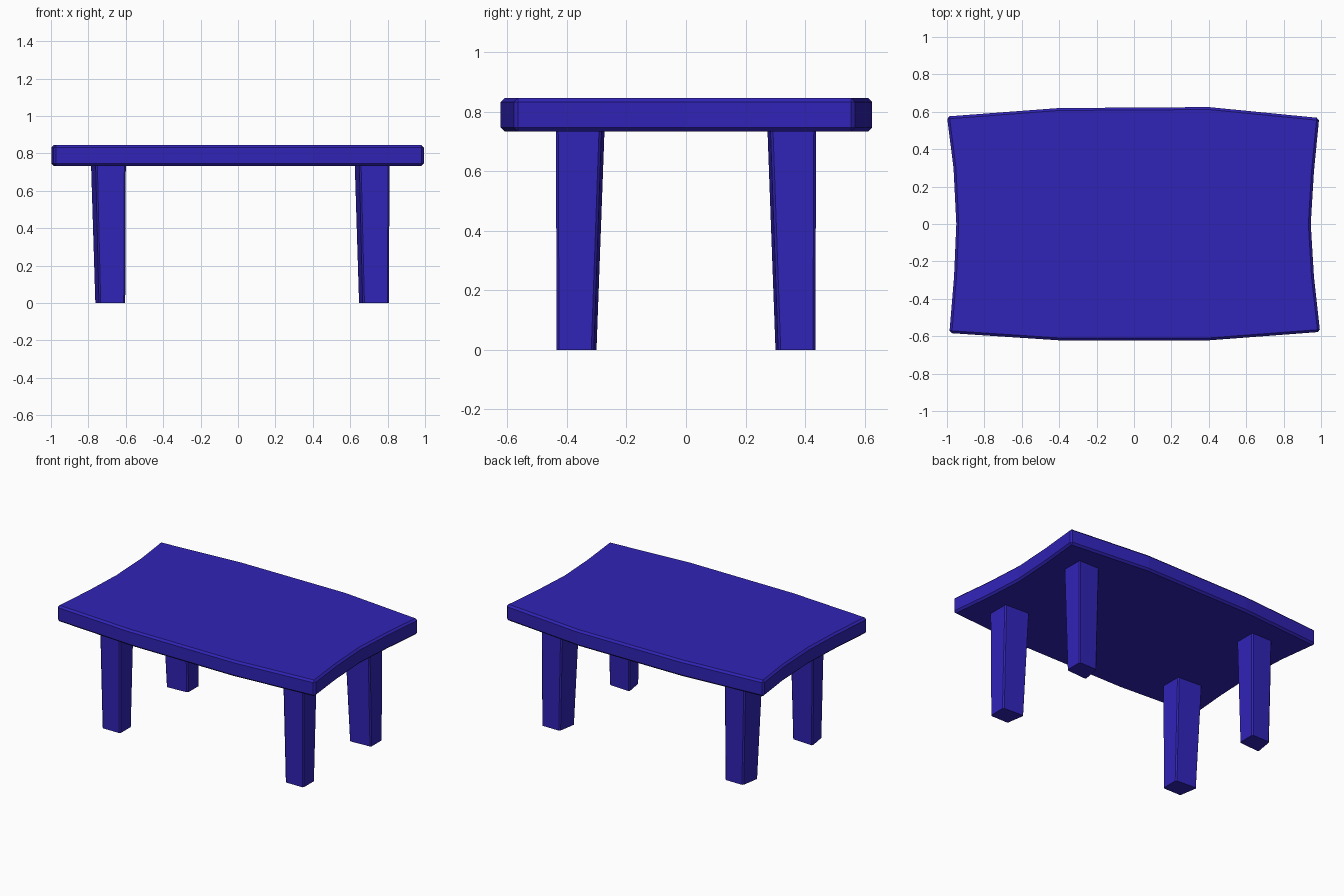
import bpy, bmesh
from math import radians

if "Cube" in bpy.data.objects:
    bpy.data.objects.remove(bpy.data.objects["Cube"])

paint = bpy.data.materials.new("blue_paint")
paint.diffuse_color = (0.03, 0.017, 0.47, 1)
paint.use_nodes = True
paint.node_tree.nodes["Principled BSDF"].inputs["Base Color"].default_value = paint.diffuse_color


def loft(name, bottom, top, z0, z1, bevel, bevel_all):
    """Prism between two outlines, with chamfered edges."""
    bm = bmesh.new()
    lo = [bm.verts.new((x, y, z0)) for x, y in bottom]
    hi = [bm.verts.new((x, y, z1)) for x, y in top]
    n = len(lo)
    bm.faces.new(lo)
    bm.faces.new(hi)
    for i in range(n):
        j = (i + 1) % n
        bm.faces.new((lo[i], lo[j], hi[j], hi[i]))
    bmesh.ops.recalc_face_normals(bm, faces=bm.faces[:])
    edges = [e for e in bm.edges
             if e.calc_face_angle() > radians(30)
             and (bevel_all or abs(e.verts[0].co.z - e.verts[1].co.z) > 0.1)]
    bmesh.ops.bevel(bm, geom=edges, offset=bevel, segments=1,
                    affect='EDGES', profile=0.5)
    bmesh.ops.recalc_face_normals(bm, faces=bm.faces[:])
    mesh = bpy.data.meshes.new(name)
    bm.to_mesh(mesh)
    bm.free()
    mesh.materials.append(paint)
    obj = bpy.data.objects.new(name, mesh)
    bpy.context.collection.objects.link(obj)
    return obj


# Slightly wonky top: bowed long sides, pinched ends
outline = [(-0.987, -0.583), (-0.4, -0.622), (0.4, -0.622), (0.995, -0.577),
           (0.962, -0.28), (0.945, 0), (0.962, 0.28),
           (0.99, 0.567), (0.4, 0.625), (-0.4, 0.62), (-1.0, 0.575),
           (-0.965, 0.3), (-0.95, 0), (-0.962, -0.28)]
loft("table_top", outline, outline, 0.733, 0.845, 0.013, True)

# Tapered kite-section legs, mirrored front to back
leg_top = [(-0.76, -0.437), (-0.6, -0.437), (-0.6, -0.284), (-0.787, -0.273)]
leg_foot = [(-0.742, -0.434), (-0.603, -0.434), (-0.603, -0.31), (-0.764, -0.3)]
for side, dx in (("left", 0), ("right", 1.41)):
    for end, sy in (("front", 1), ("back", -1)):
        foot = [(x + dx, y * sy) for x, y in leg_foot]
        top = [(x + dx, y * sy) for x, y in leg_top]
        loft(f"{end}_{side}_leg", foot, top, 0, 0.74, 0.008, False)
